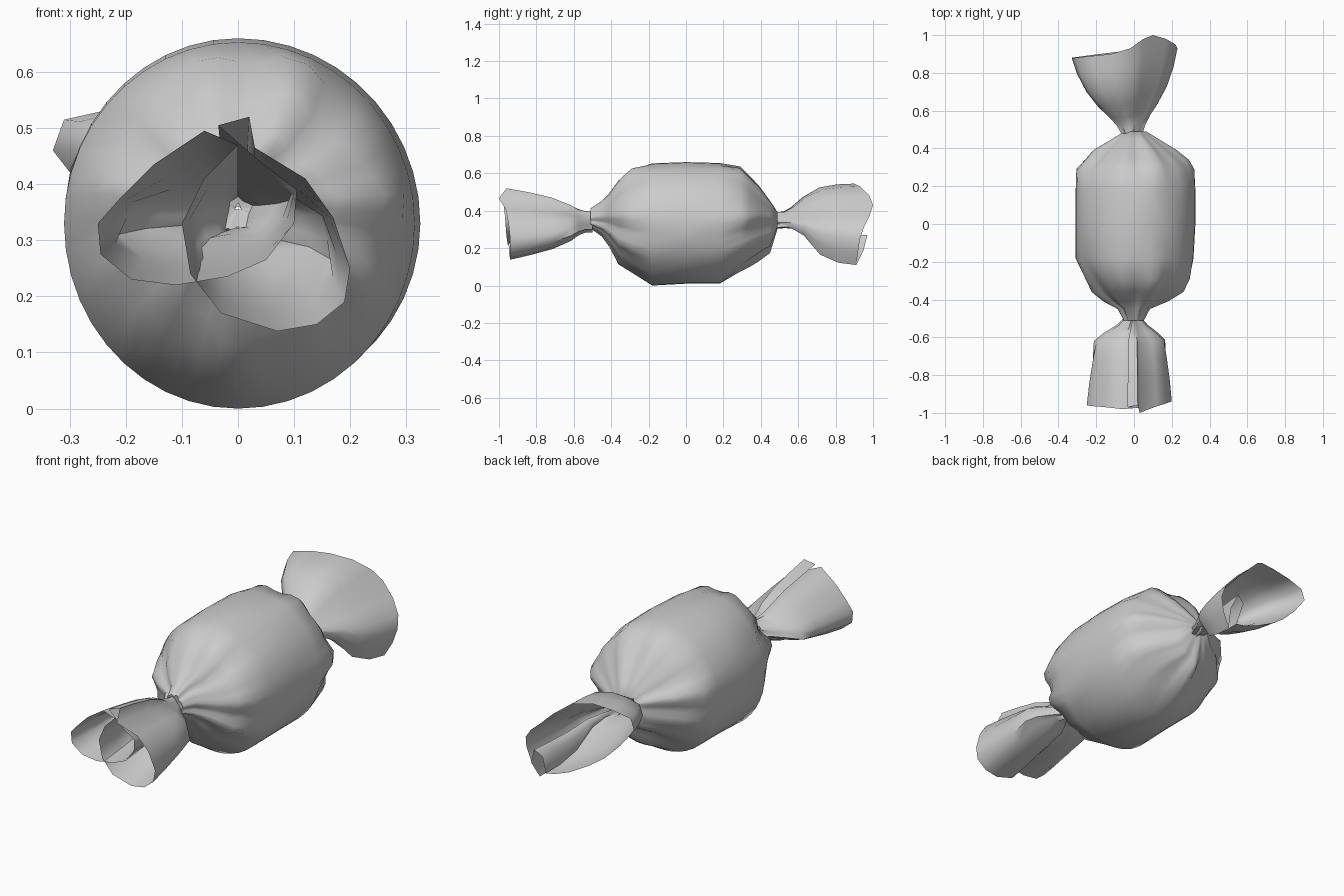
import bpy, bmesh, math


def lerp(a, b, t):
    return a + (b - a) * t


def loft(name, rings):
    """Skin a list of equal-length closed rings into an open shell."""
    bm = bmesh.new()
    vs = [[bm.verts.new(p) for p in ring] for ring in rings]
    n = len(rings[0])
    for a, b in zip(vs, vs[1:]):
        for i in range(n):
            j = (i + 1) % n
            bm.faces.new((a[i], a[j], b[j], b[i]))
    bmesh.ops.recalc_face_normals(bm, faces=bm.faces)
    me = bpy.data.meshes.new(name)
    bm.to_mesh(me)
    bm.free()
    ob = bpy.data.objects.new(name, me)
    bpy.context.collection.objects.link(ob)
    bpy.ops.object.select_all(action='DESELECT')
    ob.select_set(True)
    bpy.context.view_layer.objects.active = ob
    bpy.ops.object.shade_smooth_by_angle(angle=math.radians(60))
    return ob


# Wrapped body: stations of y, left, right, bottom, top (ends pinched shut)
stations = [
    (-.50, .005, .005, .355, .365),
    (-.51, .05, .05, .31, .41), (-.45, .08, .08, .27, .45),
    (-.41, .15, .17, .22, .49), (-.36, .21, .25, .13, .56),
    (-.29, .25, .29, .08, .63), (-.18, .31, .315, 0, .653),
    (0, .31, .325, .01, .66), (.18, .31, .325, .01, .655),
    (.29, .30, .31, .085, .637), (.34, .25, .275, .115, .585),
    (.39, .205, .21, .15, .53), (.45, .11, .12, .19, .45),
    (.49, .05, .06, .31, .39), (.485, .005, .005, .35, .36)]
SEG = 44
rings = []
for y, xl, xr, zb, zt in stations:
    crease = min(1, max(0, (abs(y) - .22) / .17))
    zc = lerp(.33, .355, crease)
    ring = []
    for i in range(SEG):
        a = 2 * math.pi * i / SEG
        c, s = math.cos(a), math.sin(a)
        # gathered creases, and shoulders slightly flattened on the diagonals
        f = 1 + crease * (.07 * math.sin(7 * a + y) + .06 * math.sin(11 * a + 1))
        f -= .08 * crease * math.sin(2 * a) ** 2 * (1.3 if c < 0 else .6)
        x = c * (xr if c > 0 else xl) * f
        z = zc + s * ((zt - zc) if s > 0 else (zc - zb)) * f
        ring.append((x, y, z))
    rings.append(ring)
loft("wrapper_body", rings)


# Twisted ends: a rim outline shrunk toward the neck, with pleats by the knot
def twist_end(name, rim, neck_y, neck_z, steps, low=1.0):
    rings = []
    for t, sx, sz in steps:
        ring = []
        for i, (x, y, z) in enumerate(rim):
            f = 1 + (1 - t) ** 4 * .15 * (-1) ** i
            k = sz if z > neck_z else max(.18, sz ** low)
            ring.append((x * sx * f, lerp(neck_y, y, t),
                         neck_z + (z - neck_z) * k * f))
        rings.append(ring)
    loft(name, rings)


# Front end: the sheet is rolled twice, with a small flap folded out on top
front_rim = [
    (-.06, -.98, .495), (-.15, -.97, .435), (-.21, -.965, .375),
    (-.25, -.96, .33), (-.245, -.96, .275), (-.19, -.955, .23),
    (-.11, -.955, .22), (-.02, -.955, .235), (.05, -.96, .265),
    (.10, -.965, .33), (.105, -.97, .39), (.04, -.975, .44),
    (-.035, -.97, .505), (.02, -.96, .52), (.03, -1.0, .465),
    (.12, -.965, .41), (.17, -.95, .34), (.20, -.94, .25),
    (.19, -.94, .19), (.14, -.94, .15), (.07, -.94, .138),
    (-.03, -.945, .17), (-.085, -.95, .24), (-.10, -.955, .33),
    (-.06, -.965, .41), (0, -.975, .47)]
twist_end("front_twist", front_rim, -.5, .35,
          [(0, .2, .27), (.08, .35, .28), (.17, .62, .36), (.26, .83, .5),
           (.48, .88, .72), (.75, .95, .88), (1, 1, 1)])

# Back end: a flattened fan slanting from upper left to lower right
back_rim = [
    (-.33, .88, .46), (-.31, .88, .515), (-.22, .89, .535),
    (-.12, .90, .545), (-.02, .93, .53), (.05, .98, .48),
    (.10, 1.0, .43), (.17, .98, .37), (.22, .95, .31),
    (.23, .93, .25), (.21, .92, .18), (.17, .91, .11),
    (.19, .95, .19), (.16, .97, .27), (.12, .96, .24),
    (.13, .92, .14), (.08, .92, .15), (0, .92, .18),
    (-.10, .91, .235), (-.18, .90, .29), (-.26, .89, .37)]
twist_end("back_twist", back_rim, .48, .345,
          [(0, .18, .22), (.1, .25, .24), (.2, .36, .37), (.35, .56, .65),
           (.55, .76, .9), (.78, .91, .98), (1, 1, 1)], low=2.5)
